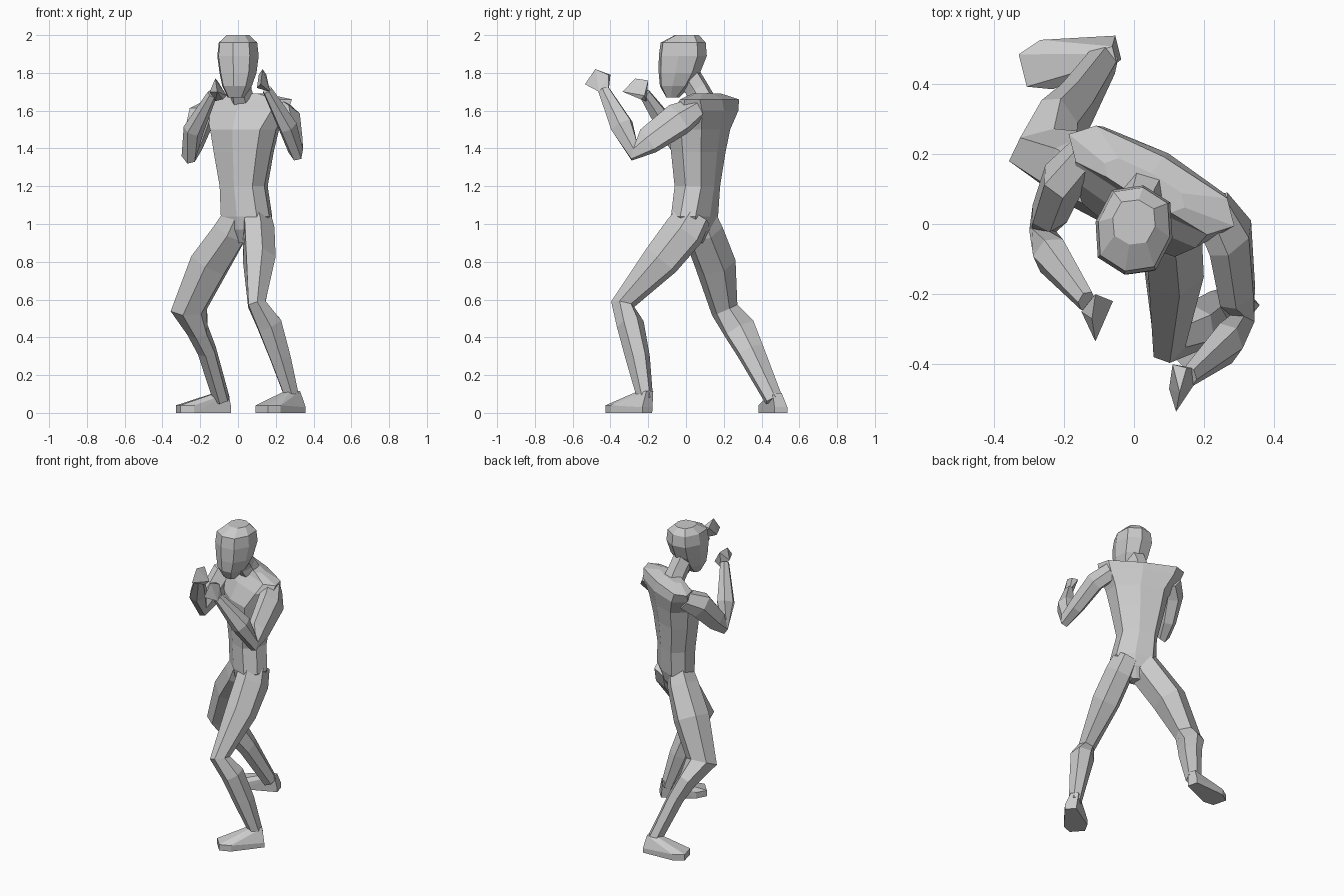
import bpy, bmesh
from math import sin, cos, radians, pi
from mathutils import Vector as V

if "Cube" in bpy.data.objects:
    bpy.data.objects.remove(bpy.data.objects["Cube"])


def finish(name, bm):
    bmesh.ops.recalc_face_normals(bm, faces=bm.faces)
    me = bpy.data.meshes.new(name)
    bm.to_mesh(me)
    bm.free()
    ob = bpy.data.objects.new(name, me)
    bpy.context.collection.objects.link(ob)
    return ob


def skin(name, rings):
    bm = bmesh.new()
    loops = [[bm.verts.new(p) for p in r] for r in rings]
    n = len(loops[0])
    for a, b in zip(loops, loops[1:]):
        for i in range(n):
            j = (i + 1) % n
            bm.faces.new((a[i], a[j], b[j], b[i]))
    bm.faces.new(loops[0])
    bm.faces.new(loops[-1])
    return finish(name, bm)


# horizontal eight-sided sections: x, y, z, half width, half depth, yaw
def body(name, rows, full=1.12):
    rings = []
    for x, y, z, a, b, yaw in rows:
        c, s = cos(radians(yaw)), sin(radians(yaw))
        ring = []
        for k in range(8):
            f = full if k % 2 else 1.0
            p, q = a * f * cos(k * pi / 4), b * f * sin(k * pi / 4)
            ring.append((x + p * c - q * s, y + p * s + q * c, z))
        rings.append(ring)
    return skin(name, rings)


# six-sided sections square to a path: x, y, z, half width, half depth
def limb(name, rows, side, n=6):
    pts = [V(r[:3]) for r in rows]
    rings = []
    for i, r in enumerate(rows):
        t = V((0, 0, 0))
        if i:
            t += (pts[i] - pts[i - 1]).normalized()
        if i < len(pts) - 1:
            t += (pts[i + 1] - pts[i]).normalized()
        t.normalize()
        u = V(side)
        u = (u - t * u.dot(t)).normalized()
        v = t.cross(u) * 1.1
        rings.append([pts[i] + u * r[3] * cos(k * 2 * pi / n) + v * r[4] * sin(k * 2 * pi / n)
                      for k in range(n)])
    return skin(name, rings)


def hull(name, pts):
    bm = bmesh.new()
    for p in pts:
        bm.verts.new(p)
    bmesh.ops.convex_hull(bm, input=bm.verts)
    loose = [v for v in bm.verts if not v.link_faces]
    bmesh.ops.delete(bm, geom=loose, context='VERTS')
    return finish(name, bm)


# foot: heel point, toe direction, outline along and across, then ankle
def foot(name, heel, d, ankle):
    d = V((d[0], d[1], 0)).normalized()
    w = V((-d.y, d.x, 0))
    h = V((heel[0], heel[1], 0))
    pts = []
    for l, s, z in ((0, -.035, .03), (0, .035, .03), (.21, -.075, .04), (.21, .07, .04),
                    (.28, -.05, .04), (.28, .045, .04)):
        p = h + d * l + w * s
        pts += [p, p + V((0, 0, z))]
    for l, s in ((-.03, -.025), (-.03, .025), (.04, -.02), (.04, .02)):
        pts.append(V(ankle) + d * l + w * s)
    return hull(name, pts)


# weld the parts into one closed skin
def weld(base, parts):
    for p in parts:
        m = base.modifiers.new("weld", 'BOOLEAN')
        m.operation, m.solver, m.object = 'UNION', 'EXACT', p
        dg = bpy.context.evaluated_depsgraph_get()
        me = bpy.data.meshes.new_from_object(base.evaluated_get(dg))
        base.modifiers.clear()
        base.data = me
        bpy.data.objects.remove(p)


# torso from crotch to shoulders
torso = body("figure", [
    (.03, .05, .90, .03, .04, -30),
    (.04, .045, .97, .10, .08, -32),
    (.045, .045, 1.04, .142, .097, -32),
    (.03, .06, 1.20, .126, .103, -30),
    (.03, .065, 1.38, .165, .115, -30),
    (.035, .07, 1.50, .192, .128, -30),
    (.045, .105, 1.60, .25, .11, -29),
    (.05, .125, 1.66, .27, .075, -29),
    (.03, .11, 1.69, .13, .04, -29)])

# neck and head
neck = limb("neck", [(.03, .10, 1.64, .07, .06), (.015, .06, 1.71, .06, .06),
                     (0, .005, 1.80, .065, .06)], (1, -.3, 0))
head = body("head", [
    (-.01, -.07, 1.67, .045, .035, -12),
    (-.005, -.055, 1.73, .08, .085, -12),
    (0, -.035, 1.80, .10, .112, -12),
    (0, -.017, 1.89, .112, .13, -12),
    (0, -.015, 1.96, .104, .122, -12),
    (0, .005, 2.0, .062, .065, -12)], 1.07)

# legs: thigh to ankle, one forward and one back
front_leg = limb("front_leg", [
    (.095, .045, 1.05, .08, .09), (.11, -.01, .96, .088, .105), (.113, -.13, .81, .09, .095),
    (.10, -.335, .575, .052, .06), (.165, -.295, .47, .075, .066),
    (.225, -.255, .29, .06, .06), (.29, -.215, .07, .04, .038)], (1, -.4, 0))
rear_leg = limb("rear_leg", [
    (0, .065, 1.05, .08, .085), (-.04, .09, .96, .10, .10), (-.15, .155, .79, .115, .10),
    (-.26, .205, .545, .10, .065), (-.215, .285, .44, .06, .085),
    (-.165, .34, .33, .052, .072), (-.087, .465, .07, .045, .046)], (1, .3, 0))
front_foot = foot("front_foot", (.335, -.205), (-.74, -.67), (.29, -.212, .115))
rear_foot = foot("rear_foot", (-.045, .503), (-1, -.25), (-.085, .475, .105))

# arms: shoulder to wrist, both raised in guard
front_arm = limb("front_arm", [
    (.22, .05, 1.605, .06, .06), (.275, -.04, 1.555, .06, .088),
    (.295, -.20, 1.44, .05, .072), (.305, -.275, 1.39, .04, .055),
    (.262, -.34, 1.52, .052, .06), (.155, -.435, 1.71, .027, .03)], (1, -.3, .3))
rear_arm = limb("rear_arm", [
    (-.13, .20, 1.605, .06, .06), (-.20, .13, 1.555, .065, .08),
    (-.24, .03, 1.43, .055, .065), (-.26, -.02, 1.37, .04, .05),
    (-.235, -.09, 1.50, .055, .055), (-.135, -.22, 1.69, .027, .03)], (1, -.3, .3))

# fists
front_fist = hull("front_fist", [
    (.13, -.48, 1.82), (.11, -.40, 1.79), (.17, -.41, 1.70), (.15, -.41, 1.79),
    (.12, -.535, 1.74), (.17, -.46, 1.70), (.10, -.47, 1.72)])
rear_fist = hull("rear_fist", [
    (-.12, -.27, 1.77), (-.11, -.20, 1.76), (-.06, -.22, 1.68), (-.11, -.335, 1.70),
    (-.15, -.25, 1.70), (-.12, -.21, 1.65), (-.08, -.24, 1.66)])

weld(torso, [neck, head, front_leg, rear_leg, front_foot, rear_foot,
             front_arm, rear_arm, front_fist, rear_fist])
